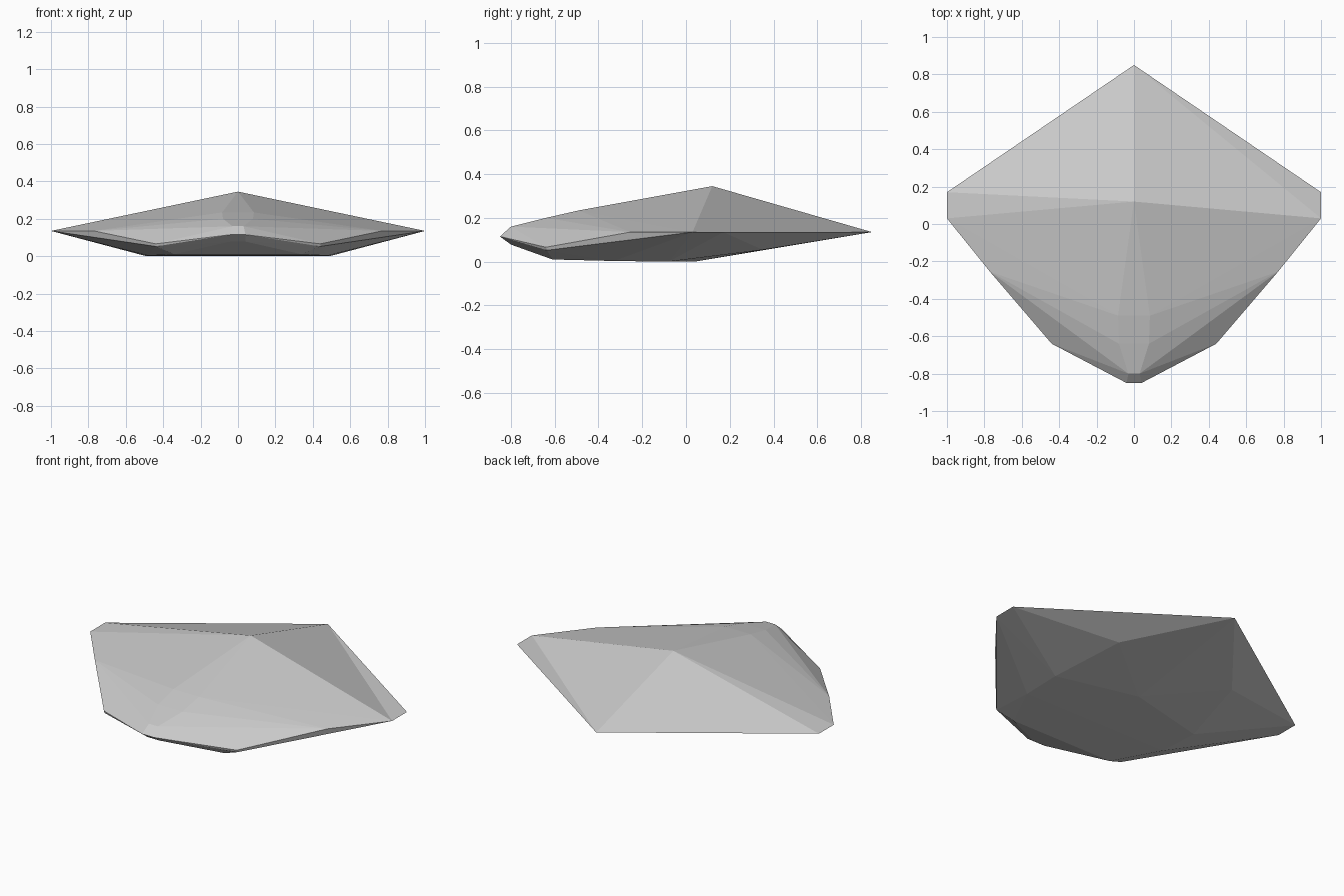
import bpy, bmesh
from mathutils import Vector

cube = bpy.data.objects.get("Cube")
if cube:
    bpy.data.objects.remove(cube, do_unlink=True)

grey = bpy.data.materials.new("light_grey")
grey.use_nodes = True
colour = (0.6, 0.6, 0.6, 1)
grey.diffuse_color = colour
grey.node_tree.nodes["Principled BSDF"].inputs["Base Color"].default_value = colour

# Points on the centre line: tail tip, roof peak, keel
TAIL, PEAK = Vector((0, 0.85, 0.135)), Vector((0, 0.12, 0.345))
centre = [TAIL, PEAK, Vector((0, 0.04, 0))]

# Points on the left half, mirrored to the right
SIDE = Vector((1, 0.17, 0.135))
half = [
    SIDE, (1, 0.03, 0.135), (0.77, -0.255, 0.135),            # rim
    (0.44, -0.64, 0.066), (0.44, -0.635, 0.052),              # front corner
    (0.04, -0.85, 0.115), (0.04, -0.8, 0.078),                # nose
    (0.03, -0.8, 0.16), (0.08, -0.64, 0.2), (0.085, -0.49, 0.234),  # roof ridge
    (0.4, 0.35, 0.054), (0.49, -0.08, 0), (0.48, -0.33, 0.003),
    (0.34, -0.61, 0.01),                                      # underside
]

# Faceted shell wrapped around the points
bm = bmesh.new()
for p in centre:
    bm.verts.new(p)
for x, y, z in half:
    for s in (1, -1):
        bm.verts.new((s * x, y, z))
result = bmesh.ops.convex_hull(bm, input=bm.verts)
loose = {g for g in result["geom_interior"] + result["geom_unused"]
         if isinstance(g, bmesh.types.BMVert)}
bmesh.ops.delete(bm, geom=list(loose), context="VERTS")

# The left rear roof crease runs to the front of the side edge
def is_crease(edge):
    ends = [v.co for v in edge.verts]
    return all(any((c - p).length < 1e-4 for c in ends) for p in (PEAK, SIDE))

crease = [e for e in bm.edges if is_crease(e)]
if crease:
    bmesh.ops.rotate_edges(bm, edges=crease, use_ccw=False)
bmesh.ops.recalc_face_normals(bm, faces=bm.faces)

mesh = bpy.data.meshes.new("faceted_hull")
bm.to_mesh(mesh)
bm.free()
mesh.materials.append(grey)
hull = bpy.data.objects.new("faceted_hull", mesh)
bpy.context.collection.objects.link(hull)
